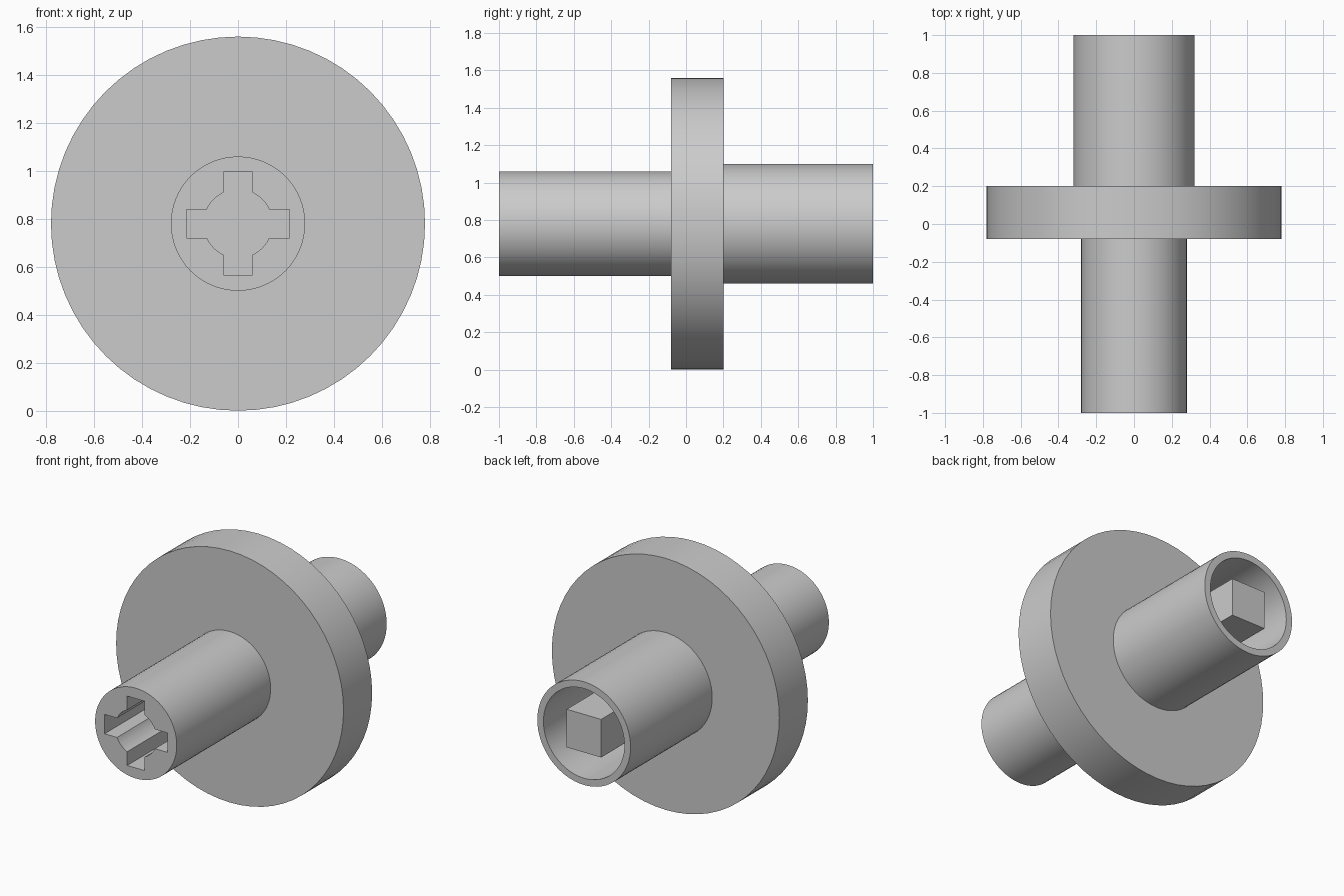
import bpy, bmesh, math
from mathutils import Matrix, Vector

if "Cube" in bpy.data.objects:
    bpy.data.objects.remove(bpy.data.objects["Cube"])

CZ = 0.78  # height of the shared axis
grey = bpy.data.materials.new("light grey")
grey.diffuse_color = (0.6, 0.6, 0.6, 1)
grey.use_nodes = True
grey.node_tree.nodes["Principled BSDF"].inputs["Base Color"].default_value = grey.diffuse_color


def finish(name, bm):
    bmesh.ops.recalc_face_normals(bm, faces=bm.faces)
    me = bpy.data.meshes.new(name)
    bm.to_mesh(me)
    bm.free()
    ob = bpy.data.objects.new(name, me)
    bpy.context.collection.objects.link(ob)
    me.materials.append(grey)
    return ob


def lathe(name, profile, steps=64):
    """Revolve (radius, y) points about the y axis; radius 0 ends close the solid."""
    bm = bmesh.new()
    verts = [bm.verts.new((r, y, CZ)) for r, y in profile]
    edges = [bm.edges.new(p) for p in zip(verts, verts[1:])]
    bmesh.ops.spin(bm, geom=verts + edges, cent=(0, 0, CZ), axis=(0, 1, 0),
                   angle=math.tau, steps=steps, use_merge=True)
    bmesh.ops.remove_doubles(bm, verts=bm.verts, dist=1e-4)
    return finish(name, bm)


def prism(name, outline, y0, y1):
    """Extrude an (x, z) outline along y."""
    bm = bmesh.new()
    face = bm.faces.new([bm.verts.new((x, y0, CZ + z)) for x, z in outline])
    ext = bmesh.ops.extrude_face_region(bm, geom=[face])["geom"]
    bmesh.ops.translate(bm, vec=(0, y1 - y0, 0),
                        verts=[v for v in ext if isinstance(v, bmesh.types.BMVert)])
    return finish(name, bm)


# Flanged shaft: front shaft, wide disc, rear sleeve with a deep bore
body = lathe("flanged_shaft", [
    (0, -1), (0.28, -1), (0.28, -0.08), (0.78, -0.08), (0.78, 0.2),
    (0.32, 0.2), (0.32, 1), (0.278, 1), (0.278, 0.2), (0, 0.2)])

# Cross socket: four arms joined by arcs of a round centre
arm, half, r = 0.215, 0.06, 0.143
a0 = math.asin(half / r)
outline = []
for q in range(4):
    rot = Matrix.Rotation(q * math.pi / 2, 2)
    pts = [(arm, -half), (arm, half)]
    for i in range(7):
        a = a0 + (math.pi / 2 - 2 * a0) * i / 6
        pts.append((r * math.cos(a), r * math.sin(a)))
    outline += [tuple(rot @ Vector(p)) for p in pts]
cutter = prism("cross_cutter", outline, -1.1, -0.08)
cutter.hide_render = True

cut = body.modifiers.new("cross_socket", "BOOLEAN")
cut.operation = "DIFFERENCE"
cut.solver = "EXACT"
cut.object = cutter
bpy.context.view_layer.objects.active = body
body.select_set(True)
bpy.ops.object.modifier_apply(modifier=cut.name)
bpy.data.objects.remove(cutter)
bpy.ops.object.shade_smooth_by_angle(angle=math.radians(30))

# Square drive peg inside the rear bore, flush with its mouth
h = 0.118
prism("square_peg", [(-h, -h), (h, -h), (h, h), (-h, h)], 0.19, 1)
